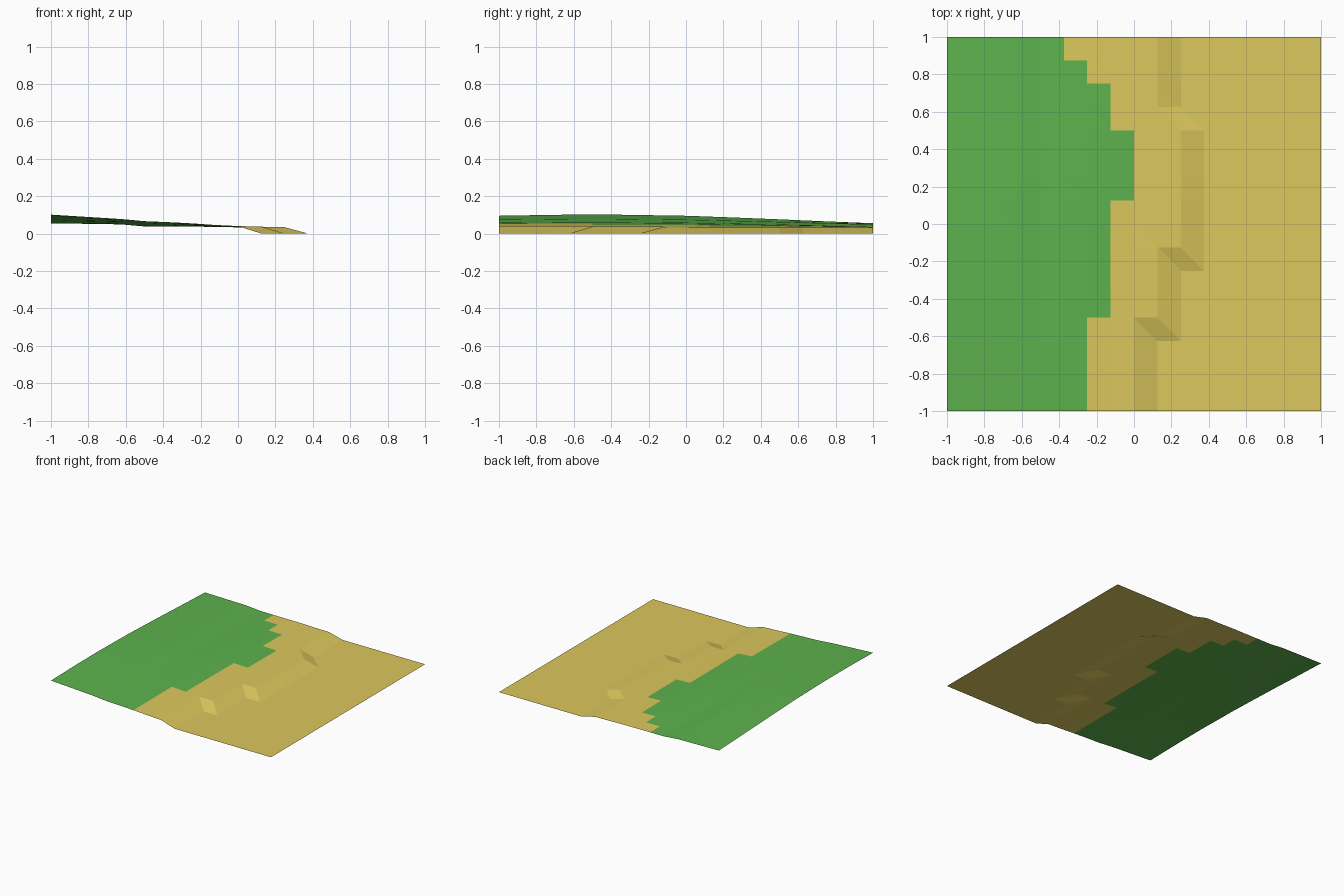
import bpy, bmesh
from math import floor

if "Cube" in bpy.data.objects:
    bpy.data.objects.remove(bpy.data.objects["Cube"])

N = 16
STEP = 2 / N
# per row of cells, front to back: x where grass meets sand
GRASS_EDGE = [-0.25]*4 + [-0.125]*5 + [0.0]*3 + [-0.125]*2 + [-0.25, -0.375]
# per row of grid points: x where the sand reaches level ground
SHORE = [0.125]*4 + [0.25]*3 + [0.375]*6 + [0.25]*4
# ridge height along the left edge (y, z), and inner ridge points (x, high, low)
RIDGE = [(-1, .095), (-.65, .101), (-.375, .101), (0, .095), (.25, .086), (.5, .076), (.75, .065), (1, .055)]
HIGH = [(-1, .101), (-.6, .076), (-.5, .066), (-.3, .058), (-.125, .046), (0, .040), (.25, .034), (1, .034)]
LOW = [(-1, .055), (-.625, .049), (-.5, .038), (-.125, .036), (0, .033), (.25, .030), (1, .030)]


def lerp(points, t):
    for (a, va), (b, vb) in zip(points, points[1:]):
        if t <= b:
            return va + (vb - va) * (t - a) / (b - a)
    return points[-1][1]


def height(i, j):
    x, y = -1 + i * STEP, -1 + j * STEP
    if x >= SHORE[j] - 1e-6:
        return 0.0
    k = (lerp(RIDGE, y) - .055) / .046
    return lerp(LOW, x) * (1 - k) + lerp(HIGH, x) * k


def terrain(name, color, keep):
    bm = bmesh.new()
    verts = {}

    def vert(i, j):
        if (i, j) not in verts:
            verts[i, j] = bm.verts.new((-1 + i * STEP, -1 + j * STEP, height(i, j)))
        return verts[i, j]

    for j in range(N):
        for i in range(N):
            if keep(-1 + (i + .5) * STEP, j):
                a, b, c, d = vert(i, j), vert(i+1, j), vert(i+1, j+1), vert(i, j+1)
                bm.faces.new((a, b, d))
                bm.faces.new((b, c, d))
    mesh = bpy.data.meshes.new(name)
    bm.to_mesh(mesh)
    bm.free()
    mat = bpy.data.materials.new(name)
    mat.diffuse_color = color
    mat.use_nodes = True
    mat.node_tree.nodes["Principled BSDF"].inputs["Base Color"].default_value = mat.diffuse_color
    mesh.materials.append(mat)
    bpy.context.collection.objects.link(bpy.data.objects.new(name, mesh))


# grassy slope and sandy beach
terrain("grass", (0.11, 0.45, 0.075, 1), lambda x, j: x < GRASS_EDGE[j])
terrain("sand", (0.72, 0.58, 0.11, 1), lambda x, j: x > GRASS_EDGE[j])
